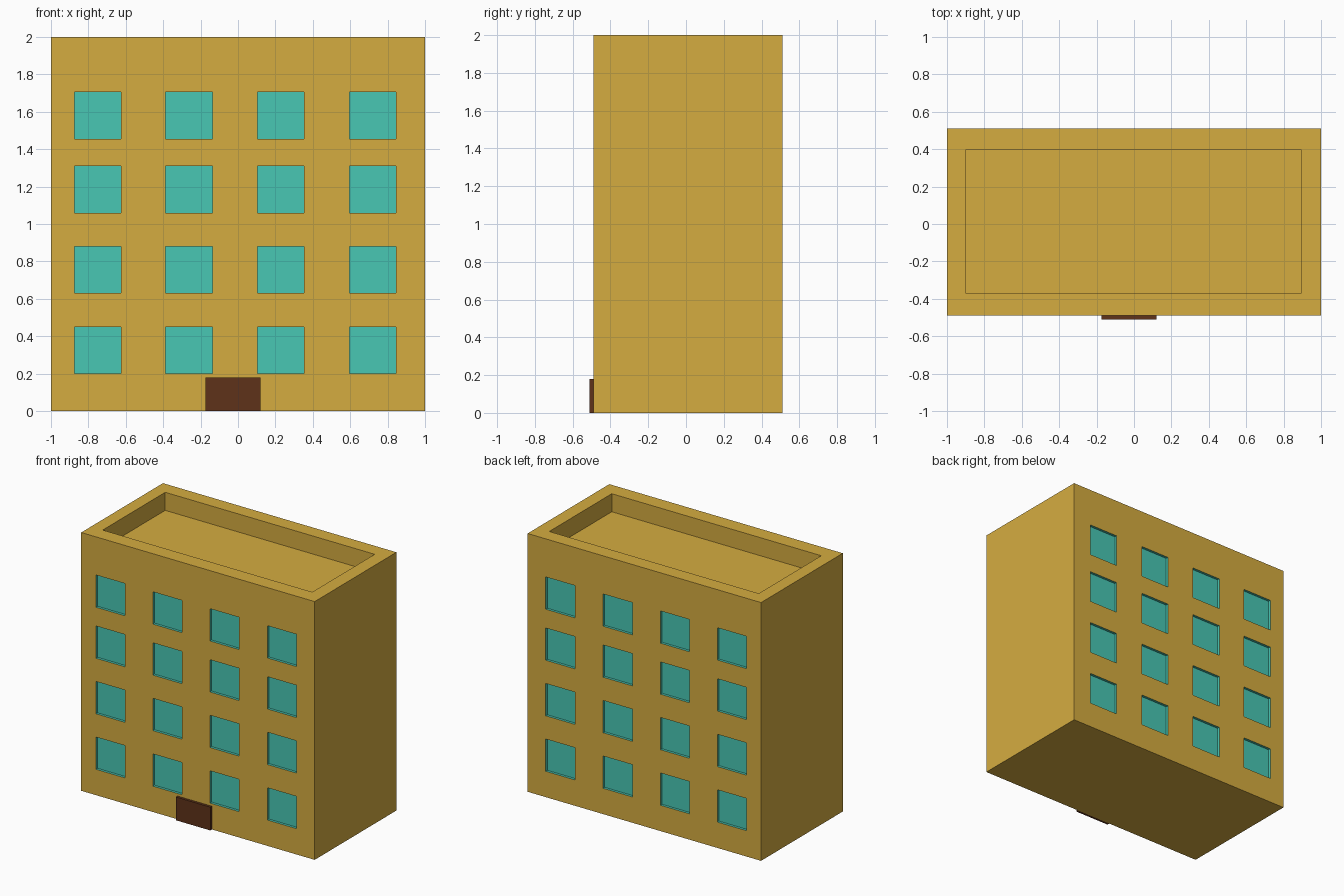
import bpy
import bmesh
from mathutils import Matrix

if "Cube" in bpy.data.objects:
    bpy.data.objects.remove(bpy.data.objects["Cube"])


def material(name, rgb):
    m = bpy.data.materials.new(name)
    m.diffuse_color = (*rgb, 1)
    m.use_nodes = True
    m.node_tree.nodes["Principled BSDF"].inputs["Base Color"].default_value = m.diffuse_color
    return m


def add_box(bm, lo, hi, mat=0):
    size = [b - a for a, b in zip(lo, hi)]
    mid = [(a + b) / 2 for a, b in zip(lo, hi)]
    matrix = Matrix.Translation(mid) @ Matrix.Diagonal((*size, 1))
    verts = bmesh.ops.create_cube(bm, size=1, matrix=matrix)["verts"]
    for f in {f for v in verts for f in v.link_faces}:
        f.material_index = mat


def make_object(name, bm, mats):
    mesh = bpy.data.meshes.new(name)
    bm.to_mesh(mesh)
    bm.free()
    for m in mats:
        mesh.materials.append(m)
    obj = bpy.data.objects.new(name, mesh)
    bpy.context.collection.objects.link(obj)
    return obj


wall = material("ochre_wall", (0.665, 0.413, 0.051))
glass = material("teal_glass", (0.065, 0.571, 0.456))
wood = material("brown_door", (0.112, 0.032, 0.010))

FRONT, BACK = -0.49, 0.51
RECESS = 0.02
WINDOW = 0.25

# Main block
bm = bmesh.new()
add_box(bm, (-1, FRONT, 0), (1, BACK, 2))
building = make_object("building", bm, [wall, glass])

# Cutter: sunken roof and recessed windows on front and back
bm = bmesh.new()
add_box(bm, (-0.9, -0.37, 1.86), (0.895, 0.395, 2.2))
for x in (-0.875, -0.387, 0.103, 0.595):
    for z in (0.2, 0.63, 1.06, 1.455):
        for y in (FRONT, BACK):
            add_box(bm, (x, y - RECESS, z),
                    (x + WINDOW, y + RECESS, z + WINDOW), 1)
cutter = make_object("recess_cutter", bm, [wall, glass])
cutter.hide_render = True
cutter.display_type = 'WIRE'

cut = building.modifiers.new("recesses", 'BOOLEAN')
cut.operation = 'DIFFERENCE'
cut.solver = 'EXACT'
cut.object = cutter

# Front door slab
bm = bmesh.new()
add_box(bm, (-0.175, -0.51, 0), (0.12, FRONT, 0.18))
make_object("front_door", bm, [wood])
